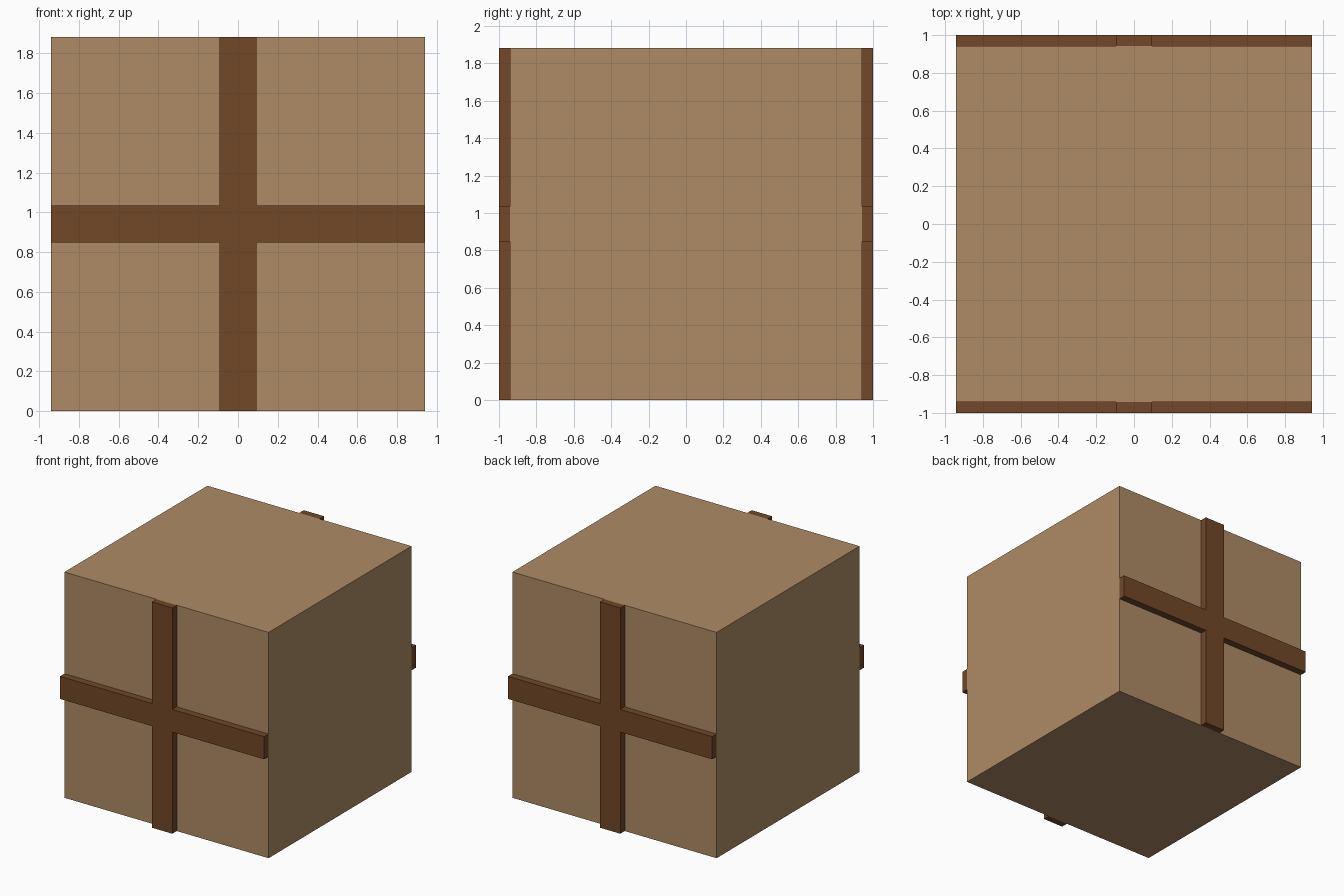
import bpy, bmesh

if "Cube" in bpy.data.objects:
    bpy.data.objects.remove(bpy.data.objects["Cube"])

SIZE = 32 / 17        # cube side
H = SIZE / 2
T = 1 / 17            # strap thickness
W = SIZE / 20         # half strap width


def material(name, color):
    m = bpy.data.materials.new(name)
    m.diffuse_color = color
    m.use_nodes = True
    m.node_tree.nodes["Principled BSDF"].inputs["Base Color"].default_value = m.diffuse_color
    return m


tan = material("cardboard", (0.42, 0.26, 0.13, 1))
brown = material("dark_strap", (0.165, 0.065, 0.021, 1))

# Crate body
bpy.ops.mesh.primitive_cube_add(size=SIZE, location=(0, 0, H))
body = bpy.context.object
body.name = "box_body"
body.data.materials.append(tan)


# Raised cross: one plus-shaped outline, extruded outwards
def cross(name, side):
    outline = [(-W, -H), (W, -H), (W, -W), (H, -W), (H, W), (W, W),
               (W, H), (-W, H), (-W, W), (-H, W), (-H, -W), (-W, -W)]
    bm = bmesh.new()
    face = bm.faces.new([bm.verts.new((x, side * H, z + H)) for x, z in outline])
    ext = bmesh.ops.extrude_face_region(bm, geom=[face], use_keep_orig=True)
    verts = [v for v in ext["geom"] if isinstance(v, bmesh.types.BMVert)]
    bmesh.ops.translate(bm, verts=verts, vec=(0, side * T, 0))
    bmesh.ops.recalc_face_normals(bm, faces=bm.faces)
    mesh = bpy.data.meshes.new(name)
    bm.to_mesh(mesh)
    bm.free()
    mesh.materials.append(brown)
    bpy.context.collection.objects.link(bpy.data.objects.new(name, mesh))


cross("front_cross_strap", -1)
cross("back_cross_strap", 1)
